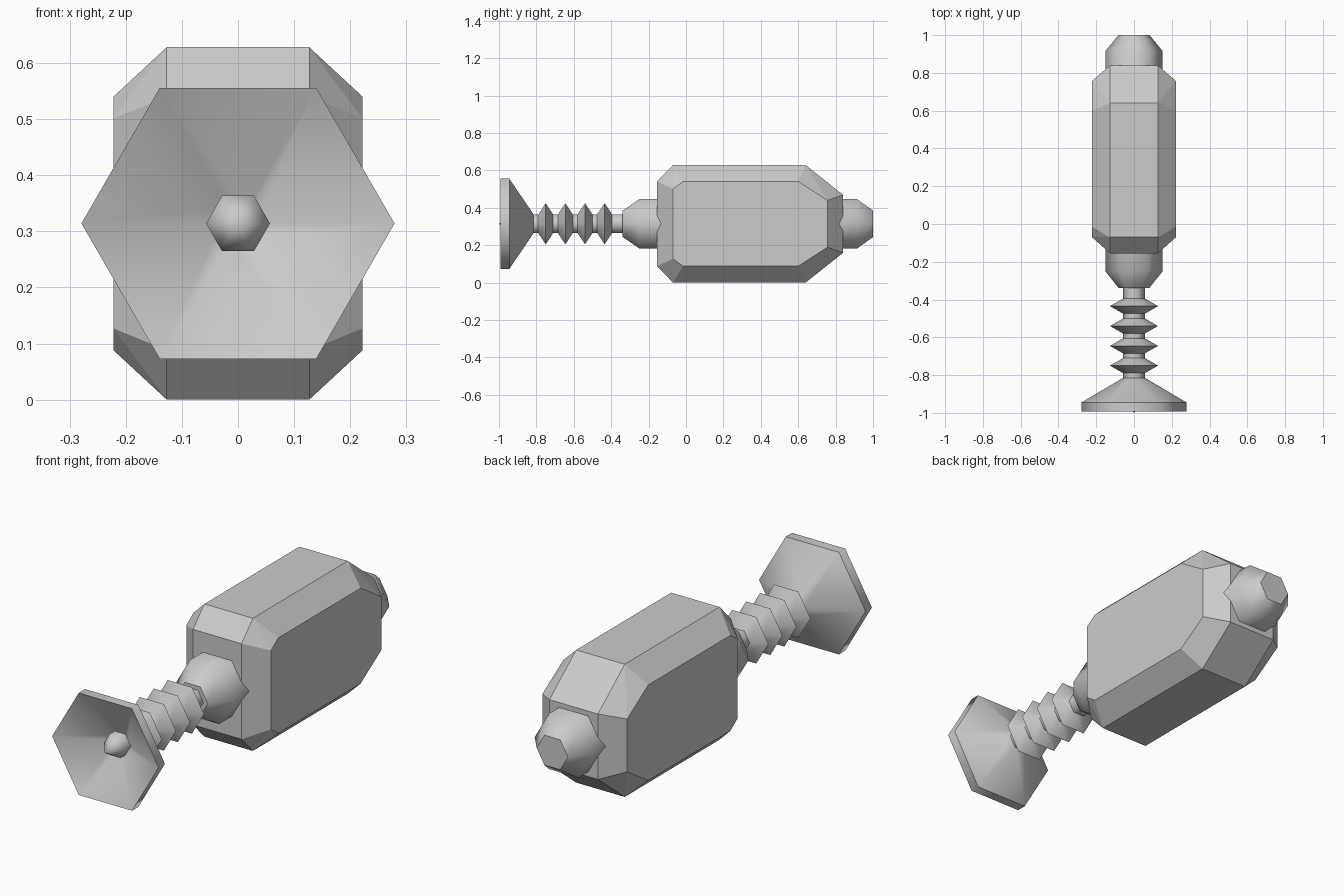
import bpy, bmesh, math

if "Cube" in bpy.data.objects:
    bpy.data.objects.remove(bpy.data.objects["Cube"], do_unlink=True)

MID = 0.314  # height of the long axis

grey = bpy.data.materials.new("Plain grey")
grey.use_nodes = True
grey.diffuse_color = (0.6, 0.6, 0.6, 1)
grey.node_tree.nodes["Principled BSDF"].inputs["Base Color"].default_value = (0.6, 0.6, 0.6, 1)


def finish(name, bm):
    bmesh.ops.recalc_face_normals(bm, faces=bm.faces)
    mesh = bpy.data.meshes.new(name)
    bm.to_mesh(mesh)
    bm.free()
    mesh.materials.append(grey)
    obj = bpy.data.objects.new(name, mesh)
    obj.location.z = MID
    bpy.context.collection.objects.link(obj)
    return obj


def hex_lathe(name, profile):
    """Six-sided turned part along y; profile rows are (y, radius, sharp ring)."""
    bm = bmesh.new()
    rings = []
    for y, r, sharp in profile:
        if r == 0:
            rings.append([bm.verts.new((0, y, 0))] * 6)
        else:
            rings.append([bm.verts.new((r * math.cos(math.tau * i / 6), y,
                                        r * math.sin(math.tau * i / 6))) for i in range(6)])
    for a, b in zip(rings, rings[1:]):
        for i in range(6):
            j = (i + 1) % 6
            corners = list(dict.fromkeys((a[i], a[j], b[j], b[i])))
            bm.faces.new(corners).smooth = True
    for ring in (rings[0], rings[-1]):
        if ring[0] is not ring[1]:
            bm.faces.new(ring)
    for ring, (y, r, sharp) in zip(rings, profile):
        if sharp and r:
            for i in range(6):
                bm.edges.get((ring[i], ring[(i + 1) % 6])).smooth = False
    return finish(name, bm)


# Chamfered body: one corner at each end, mirrored across x and z
corner = [(0.127, -0.155, 0.226), (0.127, -0.07, 0.314), (0.222, -0.015, 0.226),
          (0.222, -0.07, 0.187), (0.127, 0.84, 0.155), (0.127, 0.64, 0.314),
          (0.222, 0.60, 0.226), (0.222, 0.757, 0.125)]
bm = bmesh.new()
for sx in (-1, 1):
    for sz in (-1, 1):
        for x, y, z in corner:
            bm.verts.new((sx * x, y, sz * z))
bmesh.ops.convex_hull(bm, input=bm.verts)
bmesh.ops.dissolve_limit(bm, angle_limit=math.radians(4), verts=bm.verts, edges=bm.edges)
finish("body", bm)

# Rounded hubs at both ends of the body
hex_lathe("front_hub", [(-0.34, 0.08, True), (-0.25, 0.152, False), (-0.05, 0.152, True)])
hex_lathe("rear_hub", [(0.7, 0.152, True), (0.915, 0.152, False), (1.0, 0.082, True)])

# Shaft with a pointed tip and four flared ribs
shaft = [(-1.0, 0, False), (-0.92, 0.057, False)]
for k in range(4):
    peak = -0.75 + 0.105 * k
    shaft += [(peak - 0.04, 0.057, True), (peak, 0.127, True), (peak + 0.04, 0.057, True)]
shaft.append((-0.3, 0.057, True))
hex_lathe("ribbed_shaft", shaft)

# Hollow funnel foot
hex_lathe("funnel_foot", [(-0.87, 0.03, False), (-0.992, 0.279, True),
                          (-0.945, 0.279, True), (-0.81, 0.05, True)])
